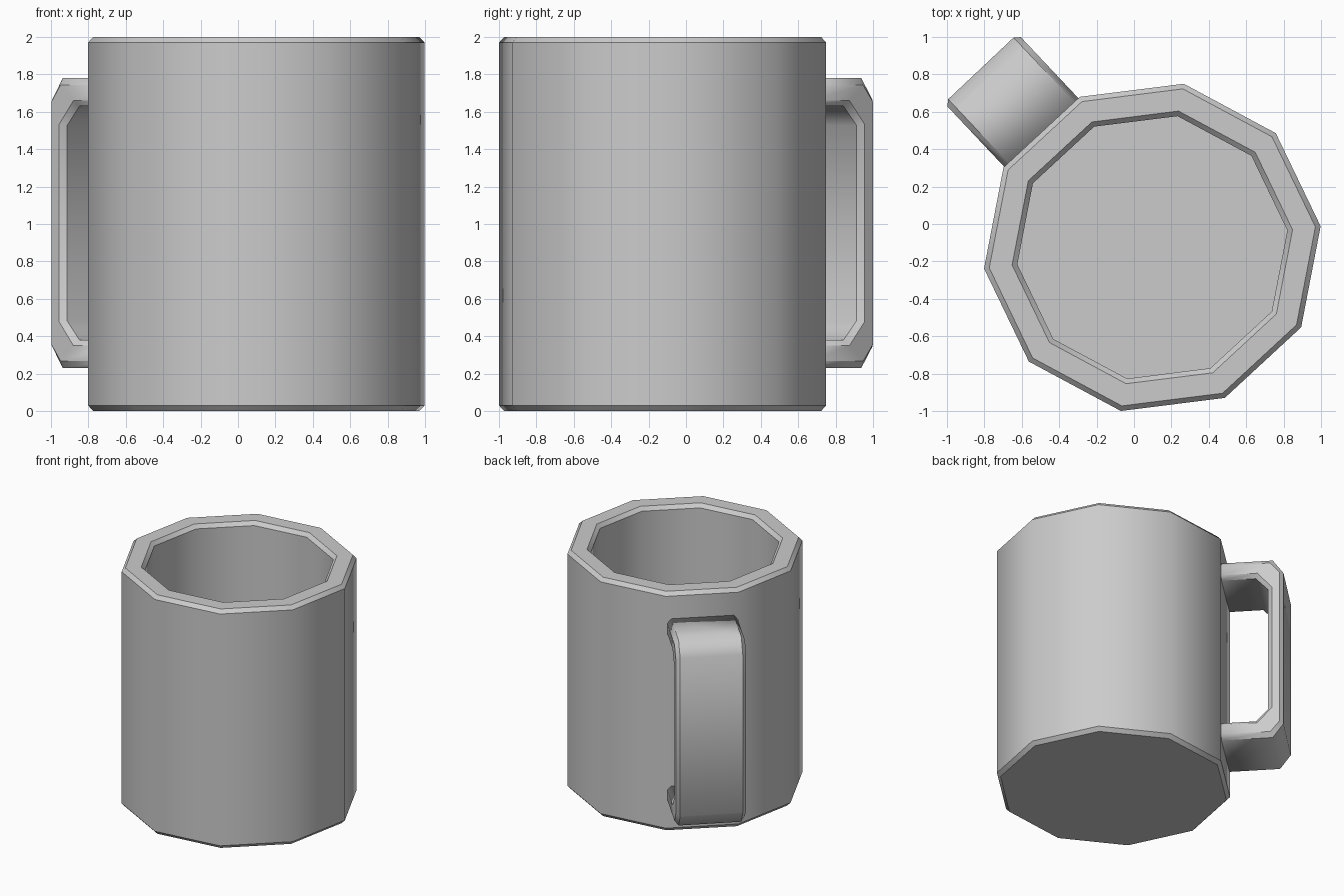
import bpy, bmesh
from math import cos, sin, radians

if "Cube" in bpy.data.objects:
    bpy.data.objects.remove(bpy.data.objects["Cube"])


def loft(name, rings, sharp_rings):
    """Skin closed rings of points and cap both ends.
    Creases follow the rings, or else the rails between them."""
    bm = bmesh.new()
    rows = [[bm.verts.new(p) for p in ring] for ring in rings]
    n = len(rows[0])
    for a, b in zip(rows, rows[1:]):
        for i in range(n):
            j = (i + 1) % n
            bm.faces.new((a[i], a[j], b[j], b[i]))
    bm.faces.new(rows[0])
    bm.faces.new(rows[-1])
    row_of = {v: k for k, row in enumerate(rows) for v in row}
    for e in bm.edges:
        on_ring = row_of[e.verts[0]] == row_of[e.verts[1]]
        e.smooth = on_ring != sharp_rings
    for f in bm.faces:
        f.smooth = True
    bmesh.ops.recalc_face_normals(bm, faces=bm.faces)
    mesh = bpy.data.meshes.new(name)
    bm.to_mesh(mesh)
    bm.free()
    obj = bpy.data.objects.new(name, mesh)
    bpy.context.collection.objects.link(obj)
    return obj


# Mug body: ten-sided, chamfered base and rim, hollow inside
SIDES = 10
TURN = radians(7.3)
CX, CY = 0.098, -0.125


def decagon(r, z):
    angles = [TURN + radians(360 / SIDES * i) for i in range(SIDES)]
    return [(CX + r * 1.008 * cos(a), CY + r * 0.989 * sin(a), z) for a in angles]


body_profile = [(0.872, 0.0), (0.9, 0.03), (0.9, 1.97), (0.872, 2.0),
                (0.75, 2.0), (0.722, 1.97), (0.722, 0.17)]
loft("mug_body", [decagon(r, z) for r, z in body_profile], True)

# Handle: chamfered strap swept around a cut-corner loop, centred on one side
HX, HY, MID_Z = 0.088, -0.13, 1.005
AIM = radians(133.3)
HALF, HALF_IN = 0.27, 0.24


def place(u, v, z):
    return (HX + u * cos(AIM) - v * sin(AIM), HY + u * sin(AIM) + v * cos(AIM), z)


# Upper half stations: (reach, height) of outer face, outer side, inner side, inner face
upper = [
    [(0.84, 0.775), (0.84, 0.738), (0.84, 0.655), (0.84, 0.625)],
    [(1.24, 0.775), (1.225, 0.738), (1.125, 0.655), (1.11, 0.625)],
    [(1.322, 0.66), (1.297, 0.648), (1.236, 0.528), (1.205, 0.523)],
]
lower = [[(u, -h) for u, h in st] for st in reversed(upper)]


def section(st):
    widths = [HALF_IN, HALF, HALF, HALF_IN]
    left = [place(u, w, MID_Z + h) for (u, h), w in zip(st, widths)]
    right = [place(u, -w, MID_Z + h) for (u, h), w in zip(st, widths)]
    return left + right[::-1]


loft("mug_handle", [section(st) for st in upper + lower], False)
